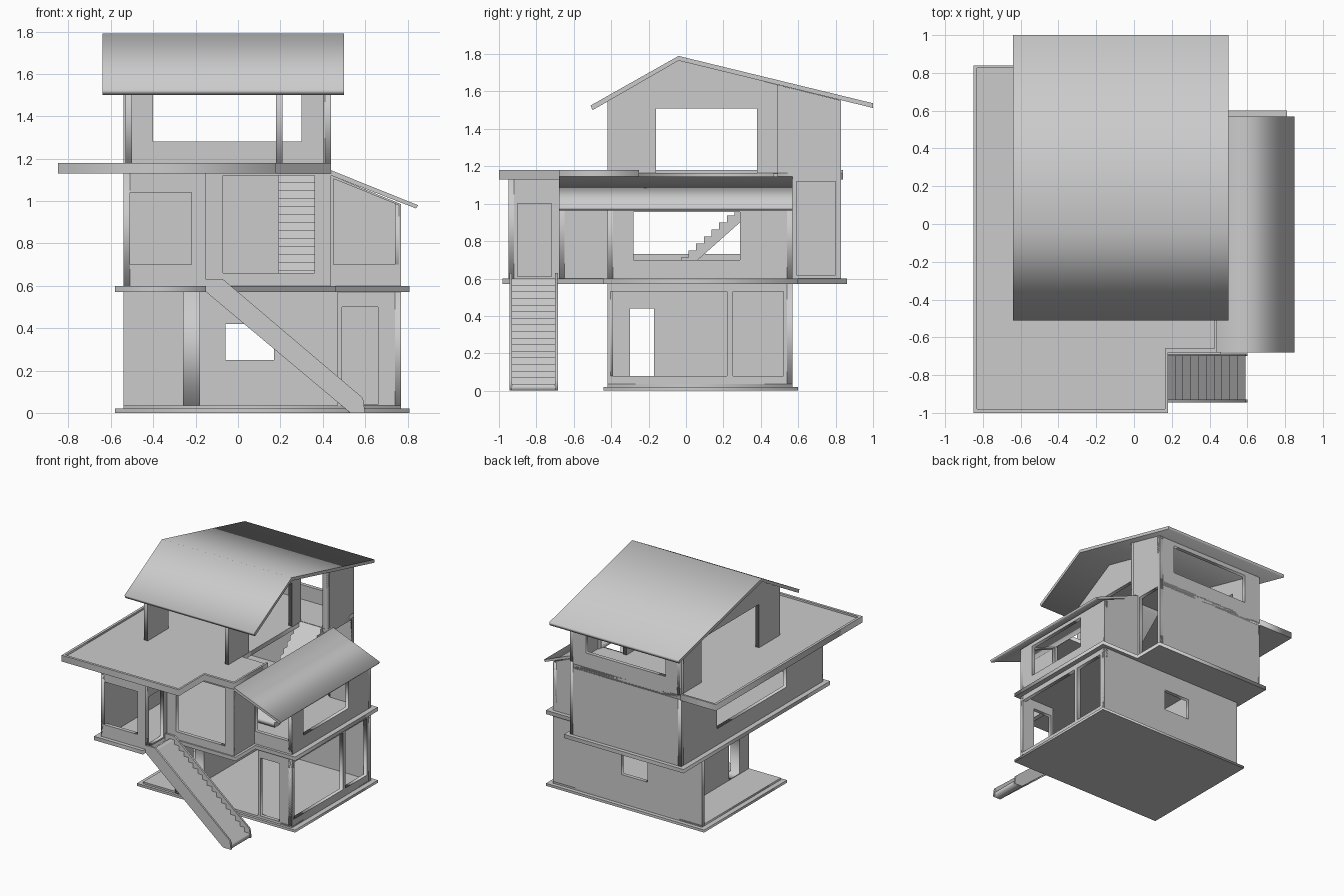
import bpy
from mathutils import Matrix

if "Cube" in bpy.data.objects:
    bpy.data.objects.remove(bpy.data.objects["Cube"])

# Plane orientations: local (u, v, depth) -> world
AXES = {
    'x': Matrix(((0, 0, 1, 0), (1, 0, 0, 0), (0, 1, 0, 0), (0, 0, 0, 1))),   # outline in y,z
    'y': Matrix(((1, 0, 0, 0), (0, 0, -1, 0), (0, 1, 0, 0), (0, 0, 0, 1))),  # outline in x,z
    'z': Matrix.Identity(4),                                                # outline in x,y
}


def rect(u0, u1, v0, v1):
    return [(u0, v0), (u1, v0), (u1, v1), (u0, v1)]


def panel(name, axis, d0, d1, outline, holes=()):
    """Flat slab between depths d0 and d1 along an axis, with cut-out holes."""
    cu = bpy.data.curves.new(name, 'CURVE')
    cu.dimensions = '2D'
    cu.fill_mode = 'BOTH'
    cu.extrude = (d1 - d0) / 2
    for loop in [outline, *holes]:
        sp = cu.splines.new('POLY')
        sp.points.add(len(loop) - 1)
        for p, (u, v) in zip(sp.points, loop):
            p.co = (u, v, 0, 1)
        sp.use_cyclic_u = True
    tmp = bpy.data.objects.new(name + "_curve", cu)
    bpy.context.collection.objects.link(tmp)
    dg = bpy.context.evaluated_depsgraph_get()
    me = bpy.data.meshes.new_from_object(tmp.evaluated_get(dg))
    bpy.data.objects.remove(tmp)
    mid = (d0 + d1) / 2
    off = Matrix.Translation((0, 0, -mid if axis == 'y' else mid))
    me.transform(AXES[axis] @ off)
    ob = bpy.data.objects.new(name, me)
    bpy.context.collection.objects.link(ob)
    return ob


def box(name, x0, x1, y0, y1, z0, z1):
    return panel(name, 'z', z0, z1, rect(x0, x1, y0, y1))


def steps(n, u, v, du, dv, drop):
    """Stepped stair profile with a sloping underside."""
    pts = []
    for i in range(n):
        pts += [(u + du * i, v + dv * i), (u + du * i, v + dv * (i + 1))]
    end = u + du * n
    return pts + [(end, v + dv * n), (end, v + dv * n - drop), (u + du * 1.5, v)]


T = 0.03  # wall thickness

# Ground floor
box("ground_slab", -.58, .81, -.44, .60, 0, .02)
box("ground_floor", -.54, .77, -.42, .57, .02, .035)
panel("ground_back_wall", 'y', .57 - T, .57, rect(-.54, .77, .02, .57), [rect(-.06, .17, .25, .42)])
panel("ground_right_wall", 'x', .77 - T, .77, rect(-.42, .57, .02, .57),
      [rect(-.405, .22, .08, .53), rect(.25, .52, .08, .53)])
panel("ground_front_wall", 'y', -.42, -.42 + T, rect(.47, .77, .02, .57), [rect(.49, .66, .04, .50)])
panel("porch_wall", 'x', -.26, -.18, rect(-.42, .54, .02, .57), [rect(-.30, -.17, .04, .44)])

# Middle floor
panel("middle_slab", 'z', .57, .60, [
    (-.58, -.98), (-.15, -.98), (-.15, -.69), (.46, -.69), (.46, -.44), (.81, -.44),
    (.81, .60), (.47, .60), (.47, .86), (-.58, .86)])
panel("middle_left_wall", 'x', -.54, -.54 + T, rect(-.95, .83, .6, 1.13), [rect(-.49, .38, .73, 1.0)])
panel("middle_front_wall", 'y', -.95, -.95 + T, rect(-.54, -.15, .6, 1.13), [rect(-.53, -.22, .70, 1.04)])
panel("entry_wall", 'x', -.15 - T, -.15, rect(-.94, -.66, .6, 1.13), [rect(-.90, -.72, .61, 1.0)])
panel("recess_front_wall", 'y', -.68, -.68 + T, rect(-.17, .44, .6, 1.13), [rect(-.07, .36, .66, 1.12)])
panel("middle_right_wall", 'x', .44 - T, .44, rect(-.68, -.41, .6, 1.13))
panel("rear_right_wall", 'x', .44 - T, .44, rect(.55, .83, .6, 1.18), [rect(.59, .80, .62, 1.12)])

# Side wing with sloping roof
wing = [(.43, .6), (.77, .6), (.77, .985), (.43, 1.125)]
panel("wing_front_wall", 'y', -.42, -.42 + T, wing, [[(.45, .70), (.76, .70), (.76, .98), (.45, 1.105)]])
panel("wing_back_wall", 'y', .57 - T, .57, wing)
panel("wing_right_wall", 'x', .77 - T, .77, rect(-.42, .57, .6, .985), [rect(-.28, .29, .70, .955)])
panel("wing_roof", 'y', -.68, .57, [(.44, 1.12), (.84, .965), (.85, .98), (.44, 1.145)])

# Terrace slab with stairwell notch
panel("terrace_slab", 'z', 1.13, 1.165, [
    (-.85, -1), (.18, -1), (.18, -.68), (.44, -.68), (.44, -.25), (.21, -.25), (.21, .49),
    (.44, .49), (.44, .83), (-.54, .83), (-.54, .84), (-.85, .84)])
# Raised terrace rim
panel("terrace_rim", 'z', 1.165, 1.18, [
    (-.54, .84), (-.85, .84), (-.85, -1), (.18, -1), (.18, -.68), (.44, -.68), (.44, -.25),
    (.425, -.25), (.425, -.66), (.165, -.66), (.165, -.98), (-.83, -.98), (-.83, .825), (-.54, .825)])

# Top floor
zf = lambda y: 1.765 - (.576 * (-.04 - y) if y < -.04 else .245 * (y + .04))
panel("top_left_wall", 'x', -.53, -.53 + T, [
    (-.42, 1.16), (-.16, 1.16), (-.16, 1.51), (.56, 1.51), (.56, 1.16), (.83, 1.16),
    (.83, zf(.83)), (-.04, 1.77), (-.42, zf(-.42))])
panel("top_inner_wall", 'x', .18, .21, [
    (-.42, 1.16), (-.16, 1.16), (-.16, 1.51), (.38, 1.51), (.38, 1.16), (.49, 1.16),
    (.49, zf(.49)), (-.04, 1.77), (-.42, zf(-.42))])
panel("top_right_wall", 'x', .44 - T, .44, [(.49, 1.16), (.83, 1.16), (.83, zf(.83)), (.49, zf(.49))])
box("landing_jamb", .40, .44, .49, .52, 1.16, zf(.50))
panel("rear_wall", 'y', .83 - T, .83, rect(-.54, .44, .6, 1.55), [rect(-.40, .30, 1.28, 1.515)])

# Main gable roof
panel("main_roof", 'x', -.64, .50, [
    (-.5, 1.50), (-.04, 1.765), (1.0, 1.512), (1.0, 1.537), (-.04, 1.79), (-.51, 1.525)])

# Indoor stairs
panel("indoor_stairs", 'x', .19, .40, steps(15, -.11, .60, .041, .0375, .07))

# Outdoor stairs and side stringers
N = 17
run, rise = .70 / N, .60 / N
prof = [(.59 - u, v) for u, v in steps(N, 0, 0, run, rise, .05)]
panel("outdoor_stairs", 'y', -.93, -.70, prof)
for i, y in enumerate((-.945, -.70)):
    panel("stair_stringer_%d" % i, 'y', y, y + .015, [
        (-.15, .57), (-.15, .63), (-.07, .63), (.59, .07), (.60, 0), (.53, 0)])
